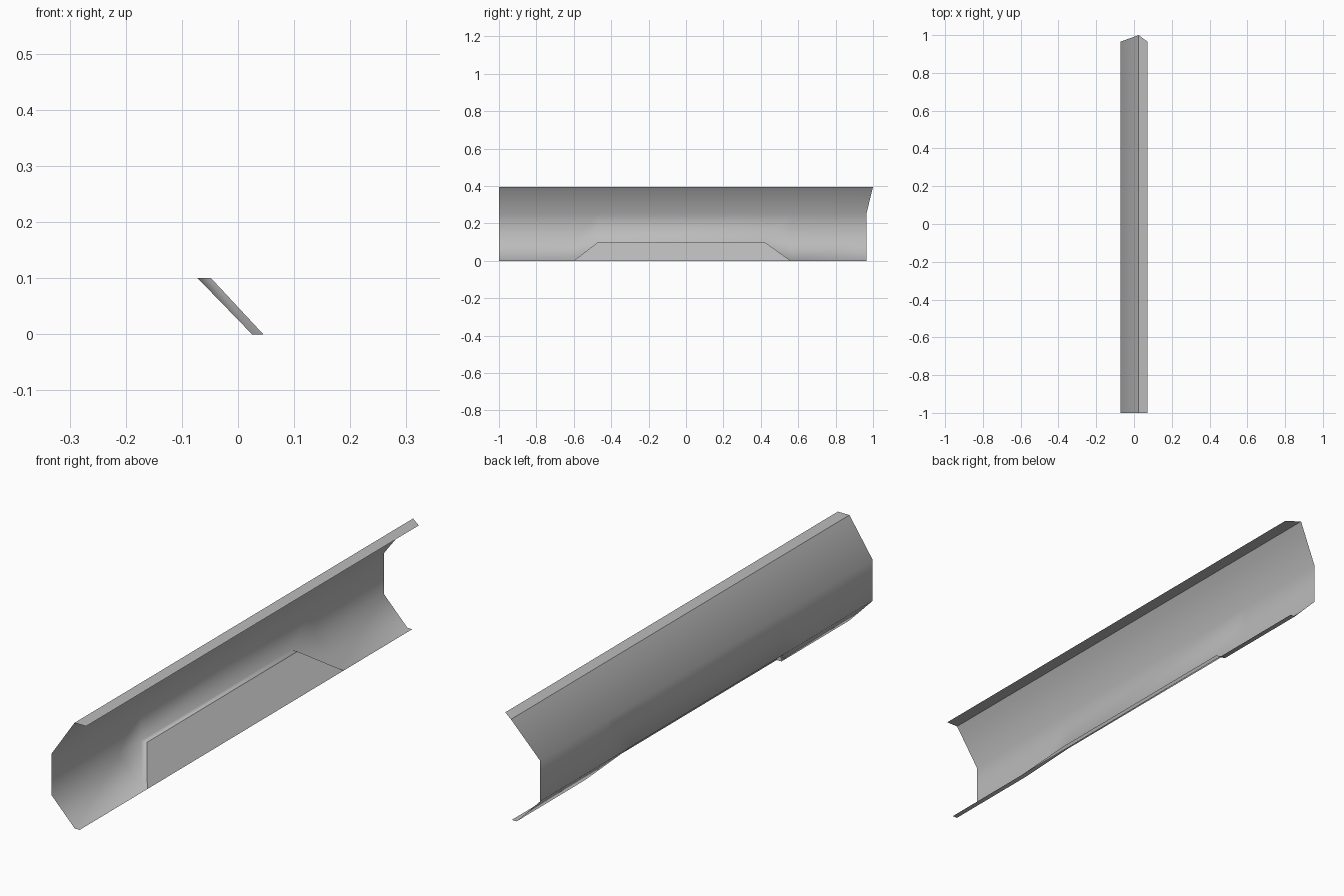
import bpy
import bmesh

cube = bpy.data.objects.get("Cube")
if cube:
    bpy.data.objects.remove(cube, do_unlink=True)

steel = bpy.data.materials.new("grey steel")
steel.use_nodes = True
colour = (0.5, 0.5, 0.5, 1)
steel.diffuse_color = colour
steel.node_tree.nodes["Principled BSDF"].inputs["Base Color"].default_value = colour

# Cross-section from bottom lip to top lip: x, z, y of the back end
profile = [
    (0.045, 0.0, 0.965),
    (0.025, 0.0, 0.965),
    (-0.072, 0.1, 0.965),
    (-0.072, 0.253, 0.965),
    (0.024, 0.395, 1.0),
    (0.072, 0.395, 0.965),
]
LIP, FOOT, BEND, SHOULDER, RIDGE, TOP_LIP = range(6)
stations = [-1.0, -0.6, -0.47, 0.42, 0.56]   # lengthwise cuts around the pressed panel
END = len(stations)

bm = bmesh.new()
rows = [[bm.verts.new((x, y, z)) for y in stations + [back]] for x, z, back in profile]


def face(*verts):
    f = bm.faces.new(verts)
    f.smooth = True
    return f


def strip(lower, upper, spans):
    a, b = rows[lower], rows[upper]
    for i in spans:
        face(a[i], a[i + 1], b[i + 1], b[i])


# Web, upper slope and top lip run the full length
for r in (BEND, SHOULDER, RIDGE):
    strip(r, r + 1, range(END))

# Bottom lip and lower slope stop at the pressed panel
for r in (LIP, FOOT):
    strip(r, r + 1, (0, END - 1))
foot, bend, lip = rows[FOOT], rows[BEND], rows[LIP]
face(foot[1], bend[2], bend[1])
face(foot[4], bend[4], bend[3])

# Pressed panel with its ledge and sloping end walls
top_a, top_b = [bm.verts.new((-0.048, stations[i], 0.1)) for i in (2, 3)]
panel = face(lip[1], lip[4], top_b, top_a)
face(top_a, top_b, bend[3], bend[2])
face(foot[1], lip[1], top_a, bend[2])
face(foot[4], bend[4 - 1], top_b, lip[4])

# Crisp creases: panel outline and top ridge
for e in panel.edges:
    e.smooth = False
for a, b in zip(rows[RIDGE], rows[RIDGE][1:]):
    bm.edges.get((a, b)).smooth = False

# Remove unused points left beneath the panel
bmesh.ops.delete(bm, geom=[v for v in bm.verts if not v.link_faces], context='VERTS')

mesh = bpy.data.meshes.new("bent_sheet_rail")
bm.to_mesh(mesh)
bm.free()
mesh.materials.append(steel)
rail = bpy.data.objects.new("bent_sheet_rail", mesh)
bpy.context.collection.objects.link(rail)
